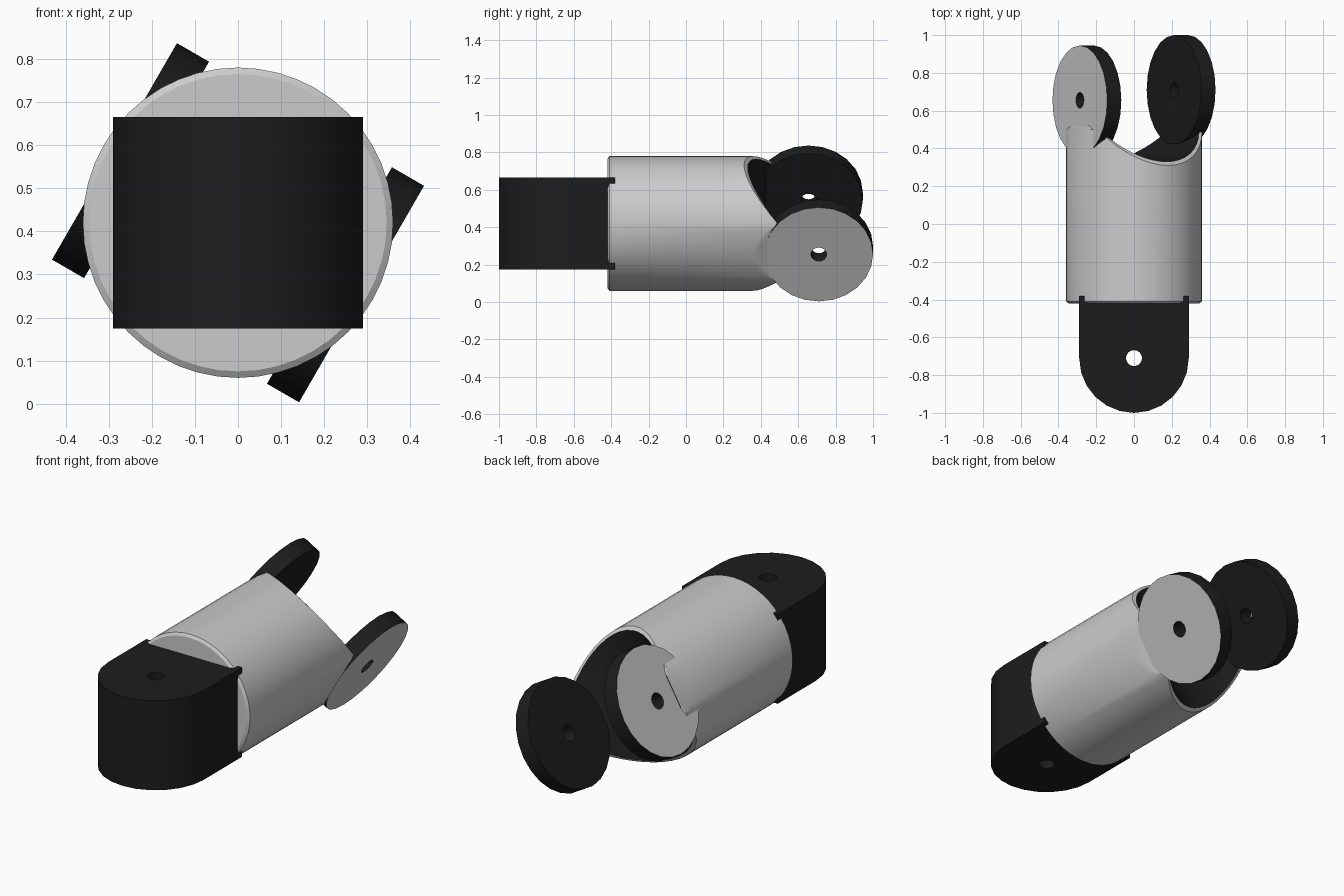
import bpy, bmesh
from math import sin, cos, pi, sqrt, radians
from mathutils import Matrix, Vector

if "Cube" in bpy.data.objects:
    bpy.data.objects.remove(bpy.data.objects["Cube"])

AXIS_Z = 0.42      # height of the barrel axis
R = 0.36           # barrel radius
PIN_R = 0.29       # radius of ears and tongue


def material(name, c):
    m = bpy.data.materials.new(name)
    m.diffuse_color = (c, c, c, 1)
    m.use_nodes = True
    m.node_tree.nodes["Principled BSDF"].inputs["Base Color"].default_value = m.diffuse_color
    return m


GREY, BLACK = material("grey_paint", 0.8), material("black_paint", 0.012)
LIFT = Matrix.Translation((0, 0, AXIS_Z))
FORK = LIFT @ Matrix.Rotation(radians(30), 4, 'Y')   # fork is twisted 30 degrees


def finish(bm, name, matrix):
    bmesh.ops.recalc_face_normals(bm, faces=bm.faces[:])
    bm.transform(matrix)
    me = bpy.data.meshes.new(name)
    bm.to_mesh(me)
    bm.free()
    me.materials.append(GREY)
    me.materials.append(BLACK)
    ob = bpy.data.objects.new(name, me)
    bpy.context.collection.objects.link(ob)
    bpy.ops.object.select_all(action='DESELECT')
    ob.select_set(True)
    bpy.context.view_layer.objects.active = ob
    bpy.ops.object.shade_smooth_by_angle(angle=radians(30))
    return ob


def bridge(bm, a, b, mat):
    n = len(a)
    for i in range(n):
        j = (i + 1) % n
        bm.faces.new((a[i], a[j], b[j], b[i])).material_index = mat


def holed_plate(name, outline, hole, w0, w1, place, matrix, top_mat):
    """Extrude an outline with a pin hole from w0 to w1."""
    bm = bmesh.new()
    o0, i0, o1, i1 = [[bm.verts.new(place(u, v, w)) for u, v in loop]
                      for w in (w0, w1) for loop in (outline, hole)]
    bridge(bm, o0, o1, 1)
    bridge(bm, i0, i1, 1)
    bridge(bm, o0, i0, 1)
    bridge(bm, o1, i1, top_mat)
    return finish(bm, name, matrix)


def circle(r, n=24):
    return [(r * cos(2 * pi * i / n), r * sin(2 * pi * i / n)) for i in range(n)]


# barrel with a chamfered front and a saddle-shaped fork end
def saddle(x):
    return min(0.69 - sqrt(max(0.36 ** 2 - x * x, 0)), 0.52)


N = 48
bm = bmesh.new()
rings = []
for r, end in ((R - 0.015, lambda x: -0.42), (R, lambda x: -0.41),
               (R, lambda x: saddle(x) - 0.02), (R - 0.016, saddle)):
    rings.append([bm.verts.new((x, end(x), z)) for x, z in circle(r, N)])
bm.faces.new(rings[0])
for a, b in zip(rings, rings[1:]):
    bridge(bm, a, b, 0)
lip = rings[-1]
for i in range(N // 2):
    quad = (lip[i], lip[i + 1], lip[(N - i - 1) % N], lip[(N - i) % N])
    bm.faces.new(list(dict.fromkeys(quad))).material_index = 1
bmesh.ops.recalc_face_normals(bm, faces=bm.faces[:])

# sloping flats where the barrel meets the ears
for side, p, q in ((1, (0.361, 0.34), (0.33, 0.44)), (-1, (0.361, 0.36), (0.334, 0.52))):
    normal = Vector((side * (q[1] - p[1]), p[0] - q[0], 0))
    bmesh.ops.bisect_plane(bm, geom=bm.verts[:] + bm.edges[:] + bm.faces[:],
                           plane_co=(side * p[0], p[1], 0), plane_no=normal, clear_outer=True)
    filled = bmesh.ops.holes_fill(bm, edges=[e for e in bm.edges if e.is_boundary], sides=0)
    for f in filled["faces"]:
        f.material_index = 0
finish(bm, "barrel", FORK)

# two fork ears, grey on the outside only
for name, side, y in (("right_ear", 1, 0.71), ("left_ear", -1, 0.655)):
    holed_plate(name, circle(PIN_R), circle(0.042), 0.245, 0.331,
                lambda u, v, w: (side * w, y + u, v), FORK, 0)

# tongue: round at the front, square where it enters the barrel
clamp = lambda t: max(-1, min(1, t * sqrt(2)))
tongue = [(u, v) if v <= 1e-6 else (PIN_R * clamp(u / PIN_R), 0.33 * clamp(v / PIN_R))
          for u, v in circle(PIN_R)]
holed_plate("tongue", tongue, circle(0.042), -0.245, 0.245,
            lambda u, v, w: (u, v - 0.71, w), LIFT, 1)
